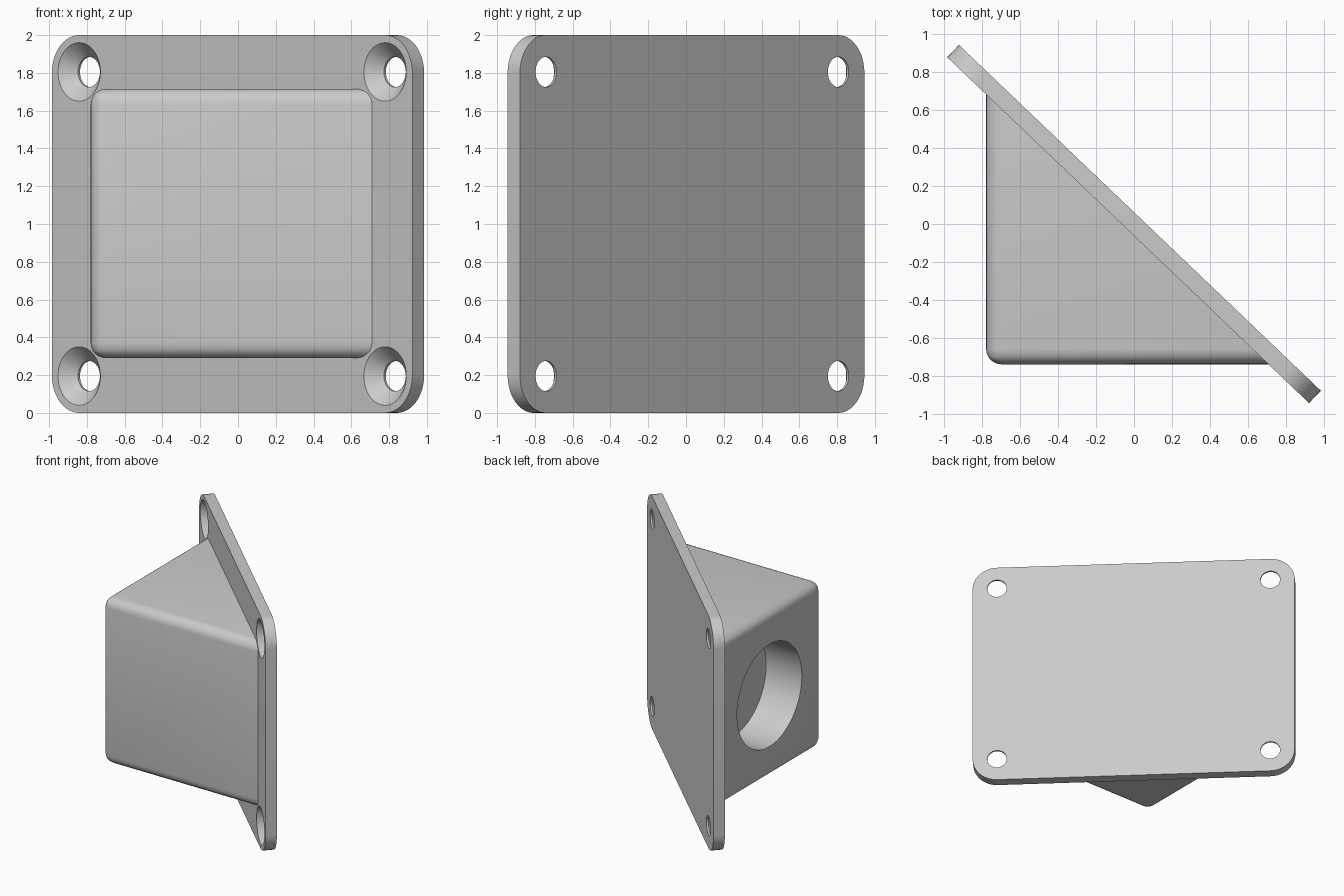
import bpy, bmesh
from math import radians, cos, sin, pi
from mathutils import Matrix

if "Cube" in bpy.data.objects:
    bpy.data.objects.remove(bpy.data.objects["Cube"])

ANG = radians(-43.7)
ROT = Matrix.Rotation(ANG, 4, 'Z')      # local x runs along the plate, local y is its back normal
T, HALF, H, R = 0.09, 1.32, 2.0, 0.2


def finish(name, bm, matrix=Matrix()):
    bm.transform(matrix)
    bmesh.ops.recalc_face_normals(bm, faces=bm.faces)
    mesh = bpy.data.meshes.new(name)
    bm.to_mesh(mesh)
    bm.free()
    obj = bpy.data.objects.new(name, mesh)
    bpy.context.collection.objects.link(obj)
    return obj


def loft(name, rings, matrix=Matrix()):
    """Closed solid through rings of equal point count."""
    bm = bmesh.new()
    loops = [[bm.verts.new(p) for p in ring] for ring in rings]
    n = len(loops[0])
    for a, b in zip(loops, loops[1:]):
        for i in range(n):
            bm.faces.new((a[i], a[(i + 1) % n], b[(i + 1) % n], b[i]))
    bm.faces.new(loops[0])
    bm.faces.new(loops[-1])
    return finish(name, bm, matrix)


def lathe_y(name, profile, cx, cz, matrix, n=64):
    """Round solid about a y axis from (y, radius) pairs."""
    return loft(name, [[(cx + r * cos(2 * pi * i / n), y, cz + r * sin(2 * pi * i / n))
                        for i in range(n)] for y, r in profile], matrix)


def boolean(target, tool, op):
    mod = target.modifiers.new(op.lower(), 'BOOLEAN')
    mod.operation, mod.object, mod.solver = op, tool, 'EXACT'
    bpy.context.view_layer.objects.active = target
    bpy.ops.object.modifier_apply(modifier=mod.name)
    bpy.data.objects.remove(tool)


# Diagonal mounting plate with rounded corners
outline = []
for k, (sx, sz) in enumerate([(1, 1), (-1, 1), (-1, -1), (1, -1)]):
    for i in range(13):
        a = pi / 2 * (k + i / 12)
        outline.append((sx * (HALF - R) + R * cos(a), H / 2 + sz * (H / 2 - R) + R * sin(a)))
plate = loft("mounting_bracket", [[(x, y, z) for x, z in outline] for y in (-T / 2, T / 2)], ROT)

# Triangular housing, rounded on every edge away from the plate
bm = bmesh.new()
corners = [(-0.78, -0.74), (0.774, -0.74), (-0.78, 0.745)]
low, high = [[bm.verts.new((x, y, z)) for x, y in corners] for z in (0.29, 1.715)]
bm.faces.new(low[::-1])
bm.faces.new(high)
for i in range(3):
    j = (i + 1) % 3
    bm.faces.new((low[i], low[j], high[j], high[i]))
front = {low[0], high[0]}
bmesh.ops.bevel(bm, geom=[e for e in bm.edges if front & set(e.verts)], offset=0.08,
                offset_type='OFFSET', segments=6, profile=0.5, affect='EDGES')
boolean(plate, finish("housing", bm), 'UNION')

# Countersunk screw holes
for sx in (-1, 1):
    for z in (0.195, 1.805):
        boolean(plate, lathe_y("screw_cutter", [(-0.055, 0.165), (0.03, 0.08), (0.06, 0.08)],
                               sx * 1.12, z, ROT), 'DIFFERENCE')

# Round blind socket in the left face
side = Matrix.Translation((-0.78, -0.02, 1.0)) @ Matrix.Rotation(-pi / 2, 4, 'Z')
boolean(plate, lathe_y("socket_cutter", [(-0.1, 0.44), (0.34, 0.44)], 0, 0, side), 'DIFFERENCE')

bpy.ops.object.select_all(action='DESELECT')
plate.select_set(True)
bpy.context.view_layer.objects.active = plate
bpy.ops.object.shade_smooth_by_angle(angle=radians(30))
